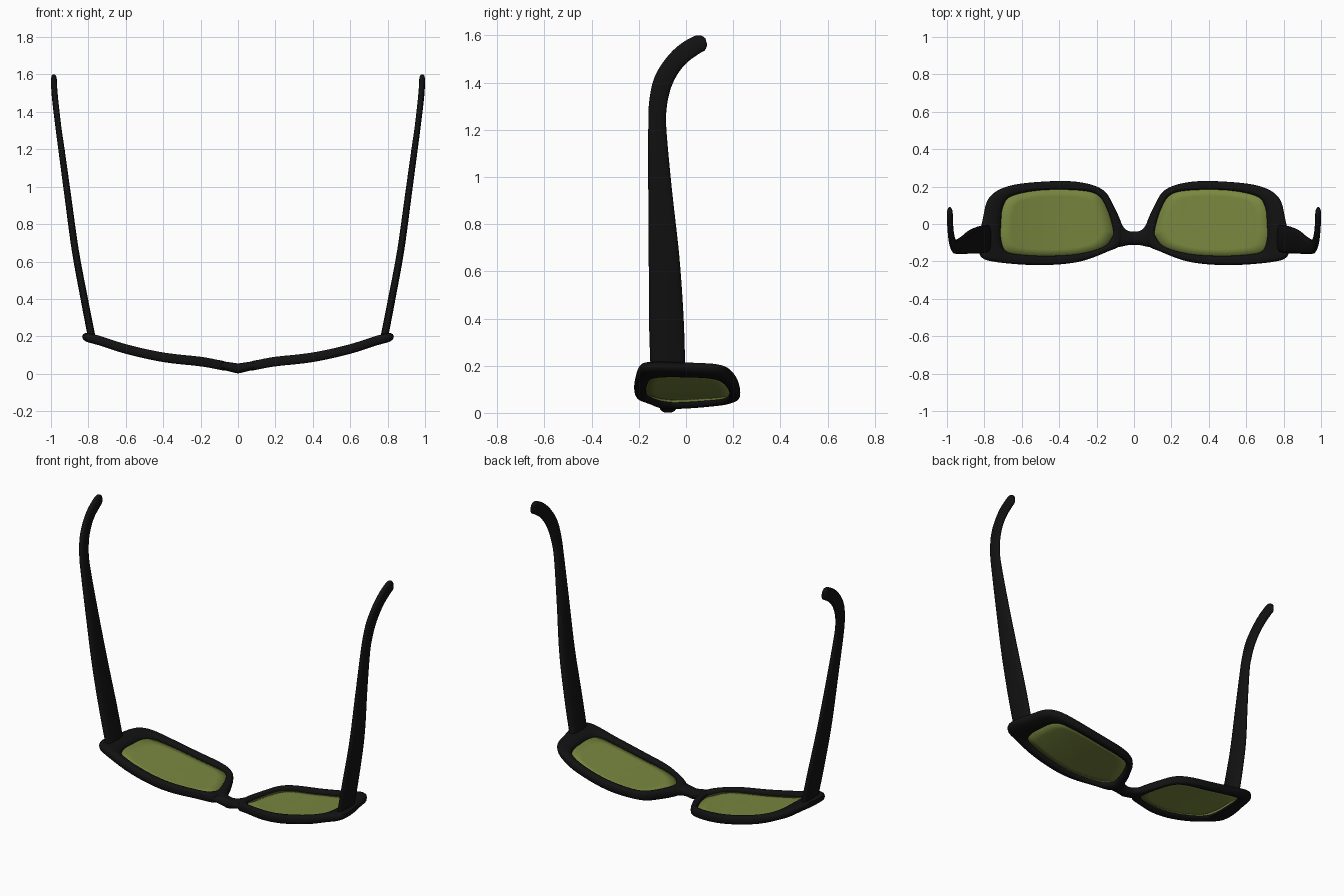
import bpy, bmesh, math
from mathutils import Vector

if "Cube" in bpy.data.objects:
    bpy.data.objects.remove(bpy.data.objects["Cube"])


def material(name, col):
    m = bpy.data.materials.new(name)
    m.diffuse_color = (*col, 1)
    m.use_nodes = True
    m.node_tree.nodes["Principled BSDF"].inputs["Base Color"].default_value = m.diffuse_color
    return m


BLACK = material("black_plastic", (0.006, 0.006, 0.006))
GREEN = material("green_lens", (0.19, 0.24, 0.05))


def smooth(pts, n, closed):
    """Catmull-Rom through tuples of any length, n steps per span."""
    k, out = len(pts), []
    pick = (lambda i: pts[i % k]) if closed else (lambda i: pts[max(0, min(k - 1, i))])
    for i in range(k if closed else k - 1):
        a, b, c, d = (pick(i + j) for j in (-1, 0, 1, 2))
        for s in range(n):
            t = s / n
            out.append(tuple(0.5 * (2*q + (r-p)*t + (2*p-5*q+4*r-w)*t*t + (3*q-p-3*r+w)*t**3)
                             for p, q, r, w in zip(a, b, c, d)))
    return out if closed else out + [pts[-1]]


def section(n, e):
    """Superellipse in the unit square."""
    f = lambda v: math.copysign(abs(v) ** e, v) if abs(v) > 1e-6 else 0.0
    return [(f(math.cos(2*math.pi*i/n)), f(math.sin(2*math.pi*i/n))) for i in range(n)]


def loft(name, rings, mat, closed=False, mirror=True, angle=50, caps=True):
    bm = bmesh.new()
    vr = [[bm.verts.new(p) for p in r] for r in rings]
    m = len(rings[0])
    for i in range(len(vr) - (0 if closed else 1)):
        a, b = vr[i], vr[(i + 1) % len(vr)]
        for j in range(m):
            bm.faces.new((a[j], a[(j+1) % m], b[(j+1) % m], b[j]))
    if not closed:
        bm.faces.new(vr[-1])
        if caps:
            bm.faces.new(vr[0])
    bmesh.ops.recalc_face_normals(bm, faces=bm.faces)
    me = bpy.data.meshes.new(name)
    bm.to_mesh(me)
    bm.free()
    me.materials.append(mat)
    ob = bpy.data.objects.new(name, me)
    bpy.context.collection.objects.link(ob)
    bpy.ops.object.select_all(action='DESELECT')
    ob.select_set(True)
    bpy.context.view_layer.objects.active = ob
    bpy.ops.object.shade_smooth_by_angle(angle=math.radians(angle))
    if mirror:
        ob.modifiers.new("mirror", 'MIRROR').use_mirror_merge = False
    return ob


# Wrap of the front: height as a function of distance from the centre
WRAP = smooth([(0, .028), (.1, .047), (.2, .065), (.4, .088), (.6, .132), (.75, .18), (.85, .202)], 8, False)


def wrap(x):
    x = abs(x)
    for (x0, z0), (x1, z1) in zip(WRAP, WRAP[1:]):
        if x <= x1:
            return z0 + (z1 - z0) * (x - x0) / (x1 - x0)
    return WRAP[-1][1]


# Paired outer and inner outline points of one rim: (outer x, y, inner x, y)
OUTLINE = smooth([
    (.062, -.02, .112, -.03), (.11, .10, .145, .08), (.17, .185, .195, .155), (.30, .225, .30, .18),
    (.48, .227, .50, .18), (.67, .203, .655, .148), (.775, .14, .70, .09), (.81, .02, .71, .0),
    (.832, -.09, .71, -.08), (.82, -.172, .685, -.143), (.74, -.203, .61, -.163), (.51, -.22, .46, -.17),
    (.30, -.203, .30, -.16), (.14, -.147, .17, -.125), (.075, -.11, .12, -.075)], 6, True)

rim_rings = []
for ox, oy, ix, iy in OUTLINE:
    ring = []
    for u, v in section(14, .7):
        t = .5 + .5 * u
        x, y = ix + (ox - ix) * t, iy + (oy - iy) * t
        ring.append((x, y, wrap(x) + .026 * v))
    rim_rings.append(ring)
loft("rim", rim_rings, BLACK, closed=True)

# Lenses: concentric loops following the wrap
c = Vector((.42, .005))
lens_rings = []
for s in (1.015, .8, .6, .4, .2, .03):
    loop = [c + (Vector((ix, iy)) - c) * s for _, _, ix, iy in OUTLINE]
    lens_rings.append([(p.x, p.y, wrap(p.x)) for p in loop])
lens = loft("lens", lens_rings, GREEN, caps=False)
sol = lens.modifiers.new("thickness", 'SOLIDIFY')
sol.thickness, sol.offset = .008, 0

# Bridge flaring into both rims: (x, lower y, upper y)
half = [(0, -.112, -.04), (.03, -.113, -.037), (.055, -.118, -.018), (.075, -.122, .02), (.095, -.126, .05)]
path = [(-x, a, b) for x, a, b in half[:0:-1]] + half
bridge_rings = []
for x, a, b in smooth(path, 4, False):
    r = .027 - .05 * abs(x)
    bridge_rings.append([(x, (a+b)/2 + (b-a)/2 * u, wrap(x) + r * v) for u, v in section(16, .8)])
loft("bridge", bridge_rings, BLACK, mirror=False)

# Temple arms: (lower-edge y, z, upper-edge y, z, centre x, half thickness)
ARM = smooth([
    (-.15, .175, -.003, .175, .778, .021), (-.157, .4, -.01, .4, .822, .020),
    (-.158, .66, -.028, .66, .870, .019), (-.16, .95, -.06, .95, .910, .018),
    (-.16, 1.2, -.083, 1.2, .944, .017), (-.157, 1.31, -.082, 1.29, .958, .016),
    (-.138, 1.41, -.066, 1.37, .969, .016), (-.098, 1.485, -.036, 1.435, .977, .016),
    (-.04, 1.55, .005, 1.485, .982, .016), (.025, 1.592, .055, 1.522, .984, .016),
    (.06, 1.6, .08, 1.537, .985, .014), (.082, 1.588, .09, 1.56, .985, .006)], 6, False)
arm_rings = []
for ay, az, by, bz, x, h in ARM:
    arm_rings.append([(x + h * v, (ay+by)/2 + (by-ay)/2 * u, (az+bz)/2 + (bz-az)/2 * u)
                      for u, v in section(16, .75)])
loft("temple_arm", arm_rings, BLACK)
